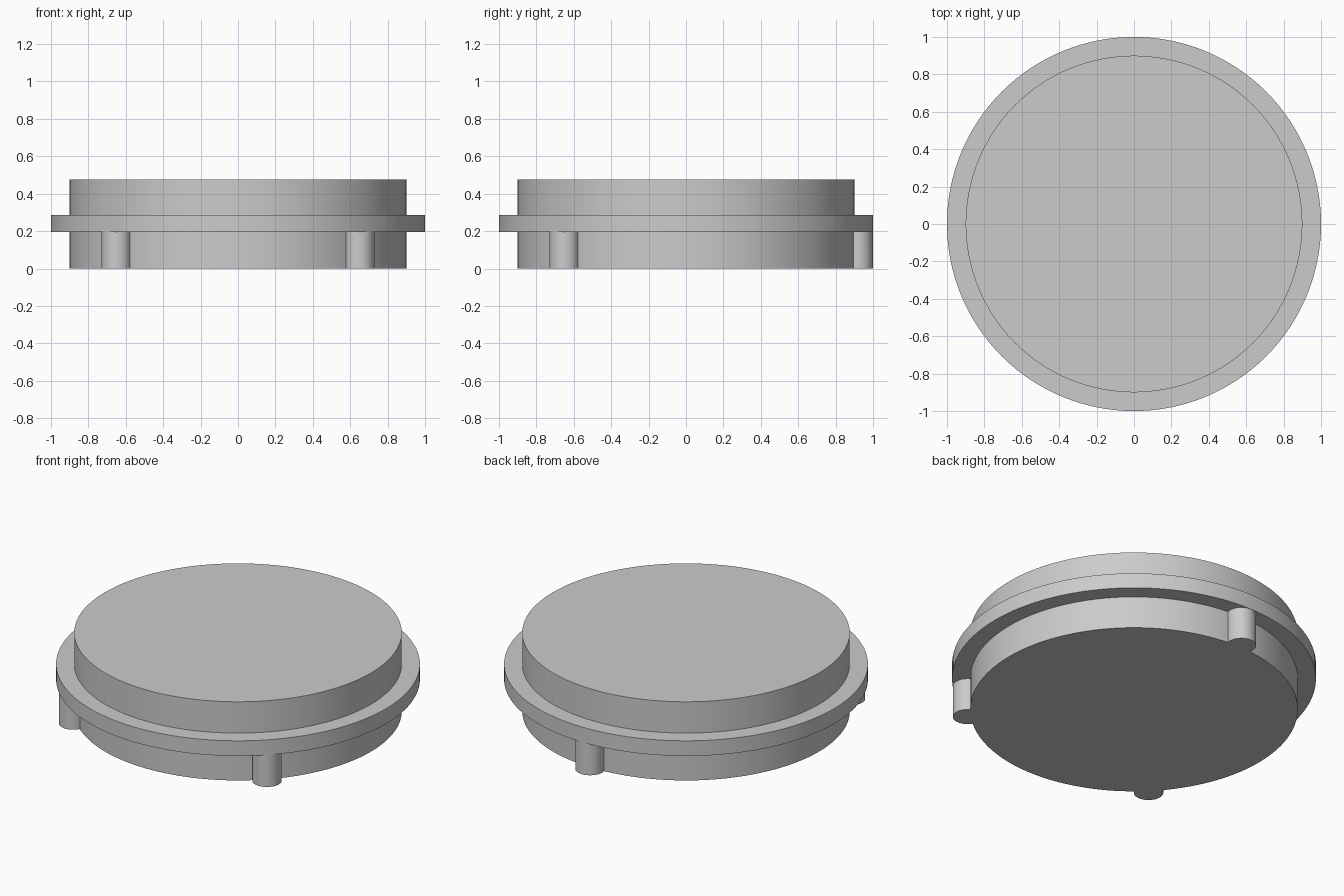
import bpy
import bmesh
from math import radians, cos, sin

cube = bpy.data.objects.get("Cube")
if cube:
    bpy.data.objects.remove(cube, do_unlink=True)

# Plain grey for the whole cap
grey = bpy.data.materials.new("plain_grey")
grey.use_nodes = True
colour = (0.6, 0.6, 0.6, 1)
grey.diffuse_color = colour
grey.node_tree.nodes["Principled BSDF"].inputs["Base Color"].default_value = colour


def new_object(name, bm):
    mesh = bpy.data.meshes.new(name)
    bmesh.ops.recalc_face_normals(bm, faces=bm.faces)
    bm.to_mesh(mesh)
    bm.free()
    mesh.materials.append(grey)
    obj = bpy.data.objects.new(name, mesh)
    bpy.context.collection.objects.link(obj)
    return obj


def stepped_disc(name, profile, sides):
    """Stack rings of (radius, height), closed by flat end faces."""
    bm = bmesh.new()
    rings = []
    for r, z in profile:
        angles = [radians(360 * i / sides) for i in range(sides)]
        rings.append([bm.verts.new((r * cos(a), r * sin(a), z)) for a in angles])
    for low, high in zip(rings, rings[1:]):
        for i in range(sides):
            j = (i + 1) % sides
            bm.faces.new((low[i], low[j], high[j], high[i]))
    bm.faces.new(rings[0][::-1])
    bm.faces.new(rings[-1])
    return new_object(name, bm)


# Round body with a flange around the middle
body = stepped_disc("flanged_disc", [
    (0.9, 0), (0.9, 0.195), (1, 0.195), (1, 0.287), (0.9, 0.287), (0.9, 0.477),
], 128)

# Three locating pegs under the flange, merged into the body
for name, angle in (("back_peg", 90), ("right_peg", 225), ("left_peg", 315)):
    peg = stepped_disc(name, [(0.081, 0), (0.081, 0.24)], 48)
    a = radians(angle)
    peg.location = (0.918 * cos(a), 0.918 * sin(a), 0)
    peg.hide_render = True
    peg.hide_set(True)
    union = body.modifiers.new(name, "BOOLEAN")
    union.operation = "UNION"
    union.solver = "EXACT"
    union.object = peg

# Apply the unions and drop the helper pegs
bpy.context.view_layer.objects.active = body
body.select_set(True)
for mod in list(body.modifiers):
    peg = mod.object
    bpy.ops.object.modifier_apply(modifier=mod.name)
    bpy.data.objects.remove(peg, do_unlink=True)
bpy.ops.object.shade_smooth_by_angle(angle=radians(30))
